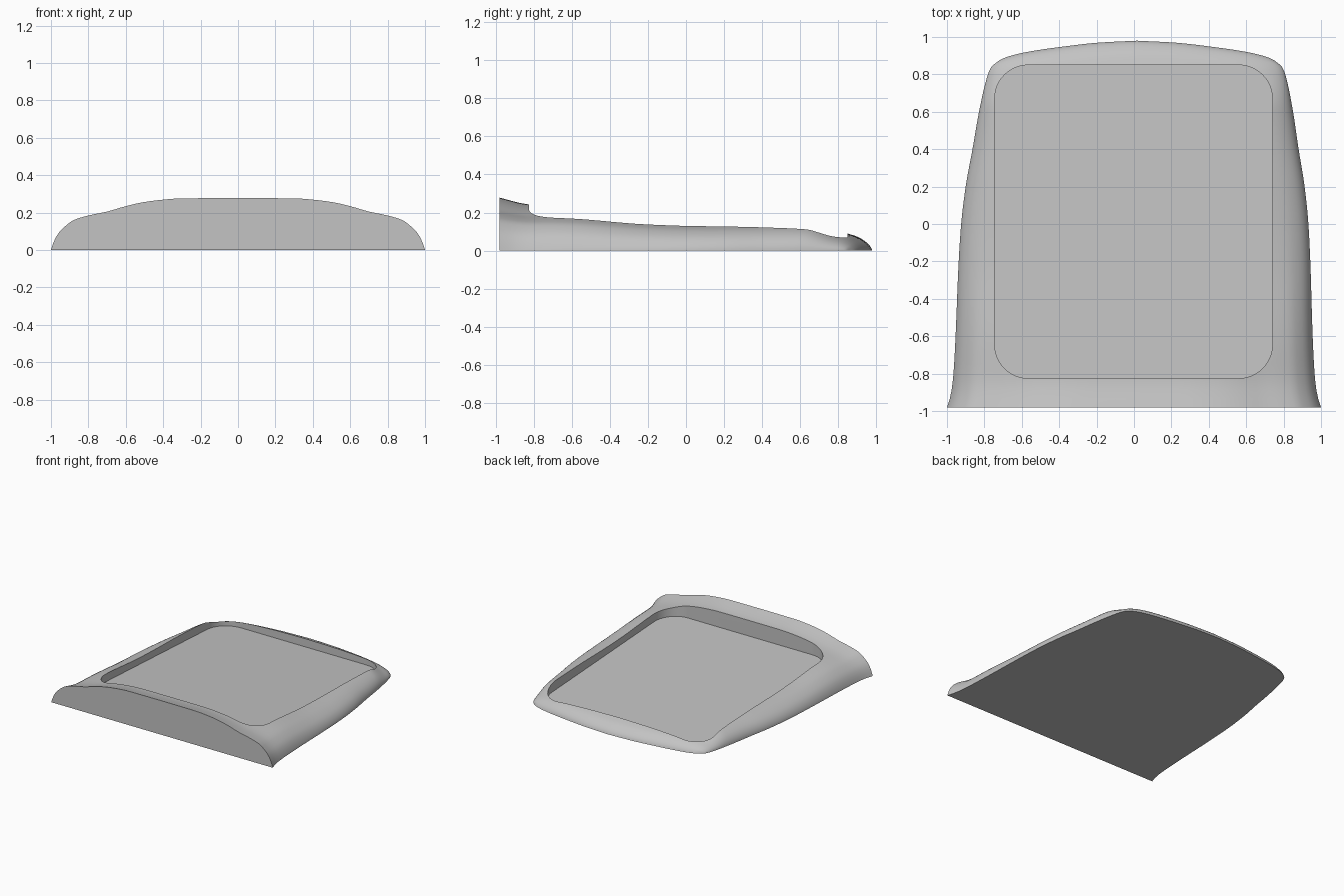
import bpy, bmesh, math

if "Cube" in bpy.data.objects:
    bpy.data.objects.remove(bpy.data.objects["Cube"], do_unlink=True)

FRONT = -0.98

# Control curves: (position, value)
BACK_EDGE = [(0, .98), (.2, .97), (.4, .948), (.6, .918), (.7, .893), (.74, .875)]
HALF_WIDTH = [(0, 1), (.04, .978), (.1, .965), (.2, .955), (.42, .94), (.53, .928),
              (.64, .905), (.74, .873), (.85, .84), (.95, .8), (.98, .778), (1, .735)]
CROWN = [(0, .278), (.077, .243), (.17, .235), (.4, .18), (.53, .164), (.85, .15),
         (.934, .09), (.963, .07), (.985, .042), (.996, .018), (1, 0)]
FRONT_ARCH = [(0, 1), (.3, .995), (.4, .97), (.5, .925), (.6, .845), (.7, .74), (.8, .665),
              (.88, .575), (.92, .47), (.96, .325), (.985, .16), (1, 0)]


def curve(pts, x):
    """Monotone smooth interpolation through the control points."""
    n = len(pts)
    x = min(max(x, pts[0][0]), pts[-1][0])
    slope = [(pts[i + 1][1] - pts[i][1]) / (pts[i + 1][0] - pts[i][0]) for i in range(n - 1)]

    def tangent(i):
        if i == 0 or i == n - 1:
            return slope[0] if i == 0 else slope[-1]
        a, b = slope[i - 1], slope[i]
        return 2 * a * b / (a + b) if a * b > 0 else 0

    i = next(k for k in range(n - 1) if x <= pts[k + 1][0])
    h = pts[i + 1][0] - pts[i][0]
    t = (x - pts[i][0]) / h
    bend = t * (1 - t)
    return (pts[i][1] * (1 - t) ** 2 * (1 + 2 * t) + pts[i + 1][1] * t * t * (3 - 2 * t)
            + h * bend * ((1 - t) * tangent(i) - t * tangent(i + 1)))


def shell_point(u, v):
    a = abs(u)
    x = u * curve(HALF_WIDTH, v) + 0.015 * v * v
    y = FRONT + v * (curve(BACK_EDGE, a * 0.74) - FRONT)
    blend = min(1, v / 0.9)
    arch = (1 - blend) * curve(FRONT_ARCH, a) + blend * math.sqrt(max(0, 1 - a ** 6))
    return x, y, curve(CROWN, v) * arch


def finish(name, bm):
    bmesh.ops.recalc_face_normals(bm, faces=bm.faces)
    mesh = bpy.data.meshes.new(name)
    bm.to_mesh(mesh)
    bm.free()
    obj = bpy.data.objects.new(name, mesh)
    bpy.context.collection.objects.link(obj)
    return obj


# Domed shell, lofted from front to back, with flat front and underside
COLS, ROWS = 64, 64
bm = bmesh.new()
grid = []
for j in range(ROWS + 1):
    v = math.sin(j / ROWS * math.pi / 2)
    grid.append([bm.verts.new(shell_point(math.sin((i / COLS - 0.5) * math.pi), v))
                 for i in range(COLS + 1)])
for low, high in zip(grid, grid[1:]):
    for i in range(COLS):
        bm.faces.new((low[i], low[i + 1], high[i + 1], high[i]))
bm.faces.new(grid[0])
bm.faces.new([r[0] for r in grid] + grid[-1][1:-1] + [r[-1] for r in reversed(grid)])
shell = finish("tray_shell", bm)

# Rounded pocket cutter with a floor sloping down to the back
X0, X1, Y0, Y1, R = -.745, .74, -.825, .85, .18
corners = [(X1 - R, Y1 - R), (X0 + R, Y1 - R), (X0 + R, Y0 + R), (X1 - R, Y0 + R)]
bm = bmesh.new()
floor, lid = [], []
for k, (cx, cy) in enumerate(corners):
    for s in range(13):
        ang = (k + s / 12) * math.pi / 2
        x, y = cx + R * math.cos(ang), cy + R * math.sin(ang)
        floor.append(bm.verts.new((x, y, 0.07 - 0.055 * y)))
        lid.append(bm.verts.new((x, y, 0.6)))
bm.faces.new(floor)
bm.faces.new(lid)
for i in range(len(floor)):
    k = (i + 1) % len(floor)
    bm.faces.new((floor[i], floor[k], lid[k], lid[i]))
cutter = finish("pocket_cutter", bm)
cutter.hide_render = True

cut = shell.modifiers.new("pocket", 'BOOLEAN')
cut.operation = 'DIFFERENCE'
cut.solver = 'EXACT'
cut.object = cutter
bpy.ops.object.select_all(action='DESELECT')
bpy.context.view_layer.objects.active = shell
shell.select_set(True)
bpy.ops.object.modifier_apply(modifier="pocket")
bpy.data.objects.remove(cutter, do_unlink=True)

# Single grey finish
grey = bpy.data.materials.new("plain_grey")
grey.use_nodes = True
colour = (.55, .55, .55, 1)
grey.diffuse_color = colour
grey.node_tree.nodes["Principled BSDF"].inputs["Base Color"].default_value = colour
shell.data.materials.clear()
shell.data.materials.append(grey)
bpy.ops.object.shade_smooth_by_angle(angle=math.radians(35))
